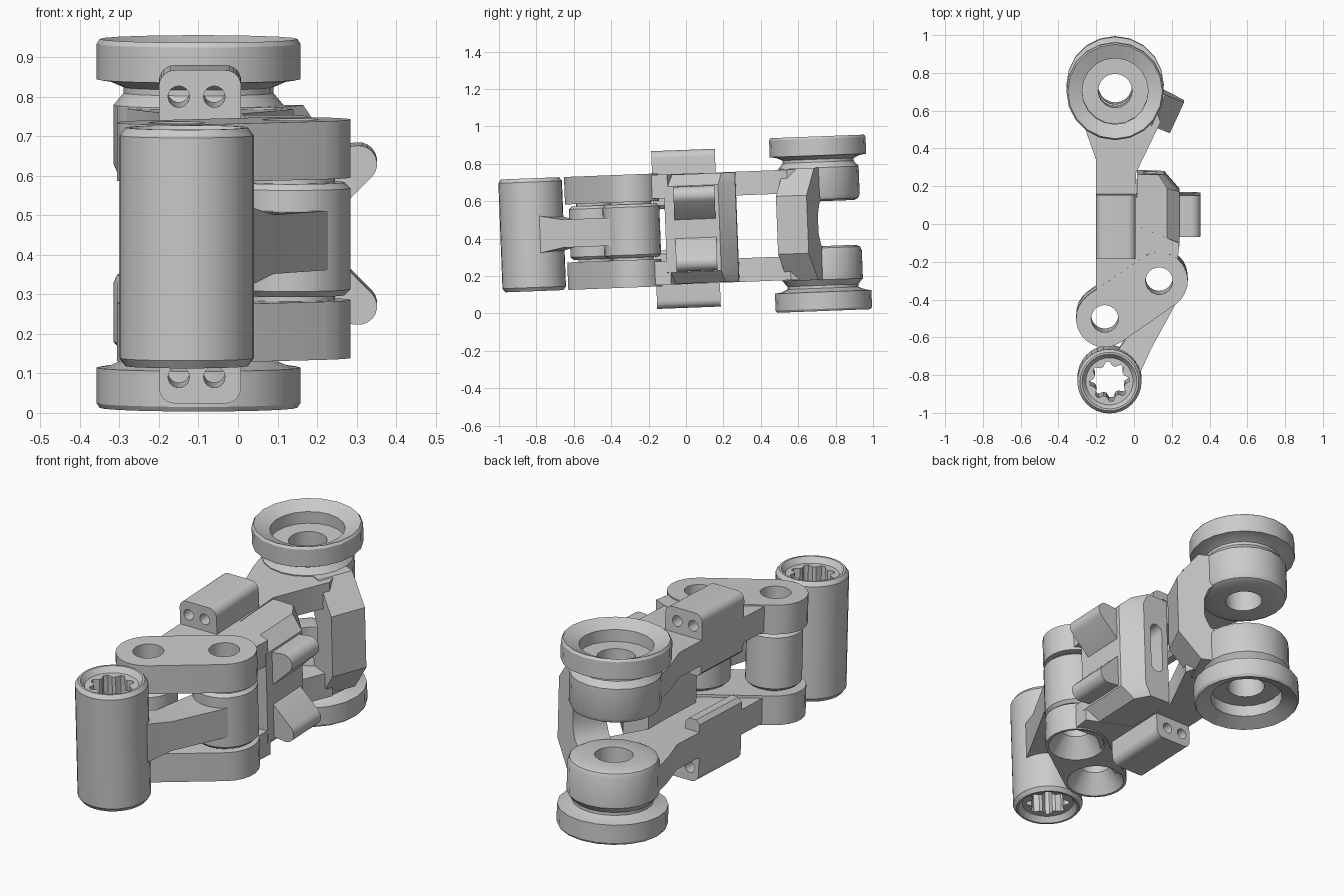
import bpy, bmesh
from math import sin, cos, pi, atan2, radians
from mathutils import Matrix, Vector

if "Cube" in bpy.data.objects:
    bpy.data.objects.remove(bpy.data.objects["Cube"])

# Built around a mid plane z=0, then tilted slightly and lifted onto the ground
TILT = Matrix.Translation((0, 0, 0.452)) @ Matrix.Rotation(radians(2.2), 4, 'X')
RING, PIN = (-0.10, 0.72), (-0.13, -0.823)
A, B = (-0.155, -0.49), (0.133, -0.29)
parts = []


def loft(name, rings, closed=False, keep=True):
    """Skin a list of equal-length point loops; cap the ends or close the loop."""
    bm = bmesh.new()
    vs = [[bm.verts.new(p) for p in ring] for ring in rings]
    n, m = len(rings[0]), len(rings)
    for i in range(m if closed else m - 1):
        a, b = vs[i], vs[(i + 1) % m]
        for j in range(n):
            k = (j + 1) % n
            bm.faces.new((a[j], a[k], b[k], b[j]))
    if not closed:
        bm.faces.new(vs[0])
        bm.faces.new(vs[-1])
    bmesh.ops.recalc_face_normals(bm, faces=bm.faces)
    me = bpy.data.meshes.new(name)
    bm.to_mesh(me)
    bm.free()
    ob = bpy.data.objects.new(name, me)
    bpy.context.collection.objects.link(ob)
    if keep:
        parts.append(ob)
    return ob


def circle(c, r, z, n=24, lobes=None):
    return [(c[0] + (lobes[j % len(lobes)] if lobes else r) * cos(2 * pi * j / n),
             c[1] + (lobes[j % len(lobes)] if lobes else r) * sin(2 * pi * j / n), z)
            for j in range(n)]


def lathe(name, c, profile, n=24):
    return loft(name, [circle(c, r, z, n) for r, z in profile], closed=True)


def prism(name, outline, z0, z1):
    return loft(name, [[(x, y, z) for x, y in outline] for z in (z0, z1)])


def extrude_y(name, outline, y0, y1, keep=True):
    return loft(name, [[(x, y, z) for x, z in outline] for y in (y0, y1)], keep=keep)


def drill(c, r0, z0, r1, z1):
    return loft("cutter", [circle(c, r0, z0), circle(c, r1, z1)], keep=False)


def cut(ob, *cutters):
    bpy.context.view_layer.objects.active = ob
    for c in cutters:
        mod = ob.modifiers.new("cut", 'BOOLEAN')
        mod.operation, mod.solver, mod.object = 'DIFFERENCE', 'EXACT', c
        bpy.ops.object.modifier_apply(modifier=mod.name)
        bpy.data.objects.remove(c)


def arc(cx, cz, r, a0, a1, n=6):
    return [(cx + r * cos(radians(a0 + (a1 - a0) * i / n)),
             cz + r * sin(radians(a0 + (a1 - a0) * i / n))) for i in range(n + 1)]


# Notched hollow pin at the front
rim = [(0.145, 0.302), (0.155, 0.302), (0.17, 0.282)]
outer = rim + [(r, -z) for r, z in reversed(rim)]
notches = [0.105, 0.105, 0.083, 0.083]
loft("pin_sleeve",
     [circle(PIN, 0, 0.275, 32, notches), circle(PIN, 0.125, 0.275, 32)]
     + [circle(PIN, r, z, 32) for r, z in outer]
     + [circle(PIN, 0.125, -0.275, 32), circle(PIN, 0, -0.275, 32, notches)], closed=True)

# Link from pin to the right knuckle
sections = [((-0.10, -0.69), (0.03, -0.79), 0.10), ((-0.04, -0.60), (0.09, -0.66), 0.075),
            ((0.03, -0.29), (0.27, -0.33), 0.075)]
link = loft("pin_link", [[(*l, -h), (*r, -h), (*r, h), (*l, h)] for l, r, h in sections])
cut(link, drill(B, 0.073, -0.3, 0.073, 0.3))

# Knuckles held between the plates
for name, c, r in (("left_knuckle", A, 0.132), ("right_knuckle", B, 0.152)):
    half = [(0.072, 0.16), (r - 0.04, 0.16), (r - 0.04, 0.143), (r - 0.015, 0.143), (r, 0.128)]
    lathe(name, c, half + [(q, -z) for q, z in reversed(half)])

# Direction of the stadium plates, and outline
phi = atan2(B[1] - A[1], B[0] - A[0])
stadium = [(c[0] + 0.152 * cos(phi + start + pi * i / 12), c[1] + 0.152 * sin(phi + start + pi * i / 12))
           for c, start in ((A, pi / 2), (B, -pi / 2)) for i in range(13)]
arm_outline = [(-0.2, -0.39), (-0.1, -0.34), (0.1, -0.18), (0.23, -0.19), (0.24, -0.09), (0.02, 0.0),
               (0.01, 0.28), (0.14, 0.55), (0.10, 0.68), (-0.1, 0.75), (-0.29, 0.64), (-0.25, 0.49), (-0.2, 0.35)]

for s, side in ((1, "upper"), (-1, "lower")):
    # Clevis plate with two bores, countersunk on the underside
    plate = prism(side + "_clevis_plate", stadium, s * 0.155, s * 0.302)
    for c in (A, B):
        cut(plate, drill(c, 0.072, s * 0.1, 0.072, s * 0.4))
        if s < 0:
            cut(plate, drill(c, 0.15, -0.317, 0.072, -0.21))

    # Long arm from the clevis to the wheel boss
    arm = prism(side + "_arm", arm_outline, s * 0.168, s * 0.295)
    cut(arm, drill(RING, 0.12, s * 0.05, 0.12, s * 0.5))

    # Boss with groove and dished ring
    profile = [(0.09, 0.12), (0.185, 0.12), (0.206, 0.13), (0.215, 0.15), (0.215, 0.30), (0.19, 0.33),
               (0.19, 0.345), (0.225, 0.36), (0.258, 0.365), (0.258, 0.455), (0.25, 0.467),
               (0.175, 0.435), (0.175, 0.375), (0.09, 0.375)]
    lathe(side + "_ring_boss", RING, [(r, s * z) for r, z in profile], 20)

    # Rounded block with two cross holes
    block_outline = [(-0.2, 0.28), (0.008, 0.28)] + arc(-0.032, 0.382, 0.04, 0, 90) + arc(-0.16, 0.382, 0.04, 90, 180)
    block = extrude_y(side + "_block", [(x, s * z) for x, z in block_outline], -0.17, 0.17)
    for x in (-0.15, -0.06):
        hole = arc(x, s * 0.355, 0.027, 0, 345, 23)
        cut(block, extrude_y("cutter", hole, -0.3, 0.3, keep=False))

    # Inner ridge along the arm
    ridge = [(-0.2, 0.18), (-0.2, 0.13), (-0.18, 0.11), (-0.14, 0.11), (-0.12, 0.13), (-0.12, 0.18)]
    extrude_y(side + "_inner_ridge", [(x, s * z) for x, z in ridge], -0.17, 0.17)

    # Slanted rounded lug on the right side
    lug = [(0.20, 0.02), (0.24, 0.05)] + arc(0.305, 0.18, 0.047, -45, 95, 8) + [(0.20, 0.215)]
    extrude_y(side + "_lug", [(x, s * z) for x, z in lug], -0.06, 0.16)

# Body wall joining the two arms, chamfered on the outer side
full = [(0.015, 0.275), (0.16, 0.272), (0.24, 0.18), (0.24, -0.11), (0.015, -0.11)]
inset = [(0.015, 0.275), (0.13, 0.272), (0.175, 0.20), (0.175, -0.11), (0.015, -0.11)]
body = loft("body_wall", [[(x, y, z) for x, y in o]
                          for o, z in ((inset, -0.292), (full, -0.23), (full, 0.23), (inset, 0.292))])
slot = arc(0.085, 0.10, 0.035, 0, 180, 8) + arc(0.085, -0.10, 0.035, 180, 360, 8)
cut(body, extrude_y("cutter", slot, 0.08, 0.4, keep=False))

# C-shaped bracket tying the two ring bosses together
u, v = Vector((0.91, -0.42)), Vector((0.42, 0.91))
half = [(0.36, 0.155), (0.25, 0.30), (0.15, 0.30), (0.15, 0.15), (0.20, 0.11), (0.225, 0.05)]
c_outline = half + [(a, -z) for a, z in reversed(half)]
loft("rear_bracket", [[(RING[0] + a * u.x + w * v.x, RING[1] + a * u.y + w * v.y, z)
                       for a, z in c_outline] for w in (-0.09, 0.09)])

# Tilt, place and shade everything
for ob in parts:
    ob.data.transform(TILT)
    ob.select_set(True)
bpy.context.view_layer.objects.active = parts[0]
bpy.ops.object.shade_smooth_by_angle(angle=radians(30))
